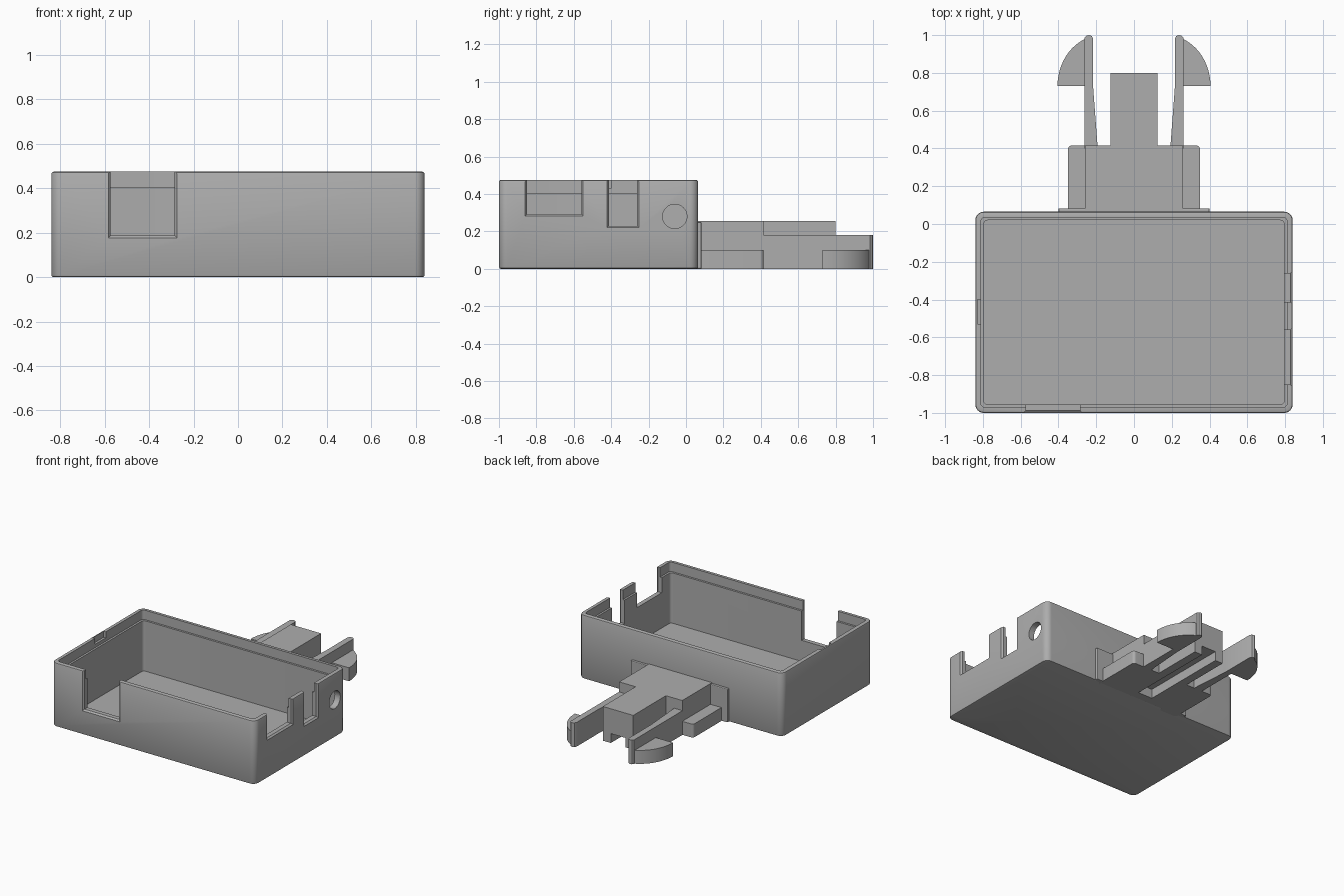
import bpy, bmesh, math
from mathutils import Matrix

cube = bpy.data.objects.get("Cube")
if cube:
    bpy.data.objects.remove(cube, do_unlink=True)

grey = bpy.data.materials.new("plain grey")
grey.use_nodes = True
colour = (0.42, 0.42, 0.42, 1)
grey.diffuse_color = colour
grey.node_tree.nodes["Principled BSDF"].inputs["Base Color"].default_value = colour


def prism(name, points, z0, z1):
    """Extrude a plan outline from z0 to z1."""
    bm = bmesh.new()
    face = bm.faces.new([bm.verts.new((x, y, z0)) for x, y in points])
    top = bmesh.ops.extrude_face_region(bm, geom=[face])["geom"]
    verts = [v for v in top if isinstance(v, bmesh.types.BMVert)]
    bmesh.ops.translate(bm, verts=verts, vec=(0, 0, z1 - z0))
    bmesh.ops.recalc_face_normals(bm, faces=bm.faces)
    mesh = bpy.data.meshes.new(name)
    bm.to_mesh(mesh)
    bm.free()
    obj = bpy.data.objects.new(name, mesh)
    bpy.context.collection.objects.link(obj)
    mesh.materials.append(grey)
    return obj


def rect(x0, x1, y0, y1, r=0):
    """Rectangle outline, optionally with rounded corners."""
    if r == 0:
        return [(x0, y0), (x1, y0), (x1, y1), (x0, y1)]
    centres = [(x1 - r, y1 - r), (x0 + r, y1 - r), (x0 + r, y0 + r), (x1 - r, y0 + r)]
    steps = 8
    return [(cx + r * math.cos(math.pi / 2 * (q + i / steps)),
             cy + r * math.sin(math.pi / 2 * (q + i / steps)))
            for q, (cx, cy) in enumerate(centres) for i in range(steps + 1)]


def apply(obj, mod):
    bpy.ops.object.select_all(action="DESELECT")
    obj.select_set(True)
    bpy.context.view_layer.objects.active = obj
    bpy.ops.object.modifier_apply(modifier=mod.name)


def bevel(obj, width):
    mod = obj.modifiers.new("Bevel", "BEVEL")
    mod.width, mod.segments = width, 2
    mod.limit_method, mod.angle_limit = "ANGLE", math.radians(60)
    apply(obj, mod)


def cut(obj, cutter):
    cutter.hide_render = True
    mod = obj.modifiers.new("Cut", "BOOLEAN")
    mod.operation, mod.object, mod.solver = "DIFFERENCE", cutter, "EXACT"
    apply(obj, mod)
    bpy.data.objects.remove(cutter, do_unlink=True)


def smooth(obj):
    bpy.ops.object.select_all(action="DESELECT")
    obj.select_set(True)
    bpy.context.view_layer.objects.active = obj
    bpy.ops.object.shade_smooth_by_angle(angle=math.radians(30))


# Open case with rounded corners
HX, FRONT, BACK, TOP = 0.84, -1.0, 0.065, 0.475
WALL, LIP, LIP_Z, FLOOR = 0.045, 0.03, 0.405, 0.03
ABOVE = TOP + 0.2
case = prism("open_case", rect(-HX, HX, FRONT, BACK, 0.045), 0, TOP)
bevel(case, 0.01)
for inset, z in ((WALL, FLOOR), (LIP, LIP_Z)):
    cut(case, prism("cavity", rect(-HX + inset, HX - inset, FRONT + inset, BACK - inset, 0.02),
                    z, ABOVE))


# Notches through the walls, with a chamfered outer edge
def notch(lo, hi, z, turn):
    """Notch in the wall at local y = 0 (outside is -y), placed by a matrix."""
    e = 0.012
    hole = prism("notch", rect(lo, hi, -0.05, 0.07), z, ABOVE)
    flare = prism("flare", rect(lo - e, hi + e, -0.002, e), z - e, ABOVE)
    for v in flare.data.vertices:
        if v.co.y > 0:
            v.co.x += e if v.co.x < (lo + hi) / 2 else -e
            if v.co.z < z:
                v.co.z += e
    for cutter in (hole, flare):
        cutter.data.transform(turn)
        cut(case, cutter)


front_wall = Matrix.Translation((0, FRONT, 0))
side_wall = Matrix.Translation((HX, 0, 0)) @ Matrix.Rotation(math.pi / 2, 4, "Z")
notch(-0.573, -0.285, 0.187, front_wall)
notch(-0.85, -0.56, 0.293, side_wall)
notch(-0.413, -0.262, 0.23, side_wall)

# Small catch recess inside the opposite lip
cut(case, prism("catch_recess", rect(-0.828, -0.78, -0.53, -0.4), 0.43, ABOVE))

# Round cable hole
ring = [(0.065 * math.cos(i * math.tau / 40), 0.065 * math.sin(i * math.tau / 40))
        for i in range(40)]
hole = prism("cable_hole", ring, -0.1, 0.1)
hole.data.transform(Matrix.Translation((HX, -0.06, 0.28)) @ Matrix.Rotation(math.pi / 2, 4, "Y"))
cut(case, hole)
smooth(case)

# Plug: flange, body and tongue, with a channel underneath
flange = prism("plug_flange", rect(-0.4, 0.4, 0.05, 0.083), 0, 0.25)
bevel(flange, 0.006)
outline = [(-0.26, 0.06), (0.26, 0.06), (0.26, 0.415), (0.125, 0.415),
           (0.125, 0.8), (-0.125, 0.8), (-0.125, 0.415), (-0.26, 0.415)]
body = prism("plug_body", outline, 0, 0.255)
cut(body, prism("channel", rect(-0.06, 0.06, 0.12, 0.9), -0.1, 0.07))

# Side rails, spring arms and hooks on both sides
arm_outline = [(0.192, 0.4), (0.262, 0.4), (0.262, 0.985), (0.252, 0.997), (0.238, 1.0),
               (0.224, 0.995), (0.216, 0.98), (0.216, 0.72)]
hook_outline = [(0.24, 0.73)] + [
    (0.17 + 0.235 * math.cos(math.radians(a)), 0.73 + 0.27 * math.sin(math.radians(a)))
    for a in range(0, 73, 6)]
rail_outline = rect(0.2, 0.35, 0.03, 0.415, 0.02)
for side, s in (("left", 1), ("right", -1)):
    for part, points, height in (("side_rail", rail_outline, 0.1),
                                 ("spring_arm", arm_outline, 0.18),
                                 ("arm_hook", hook_outline, 0.1)):
        smooth(prism(f"{side}_{part}", [(s * x, y) for x, y in points], 0, height))
